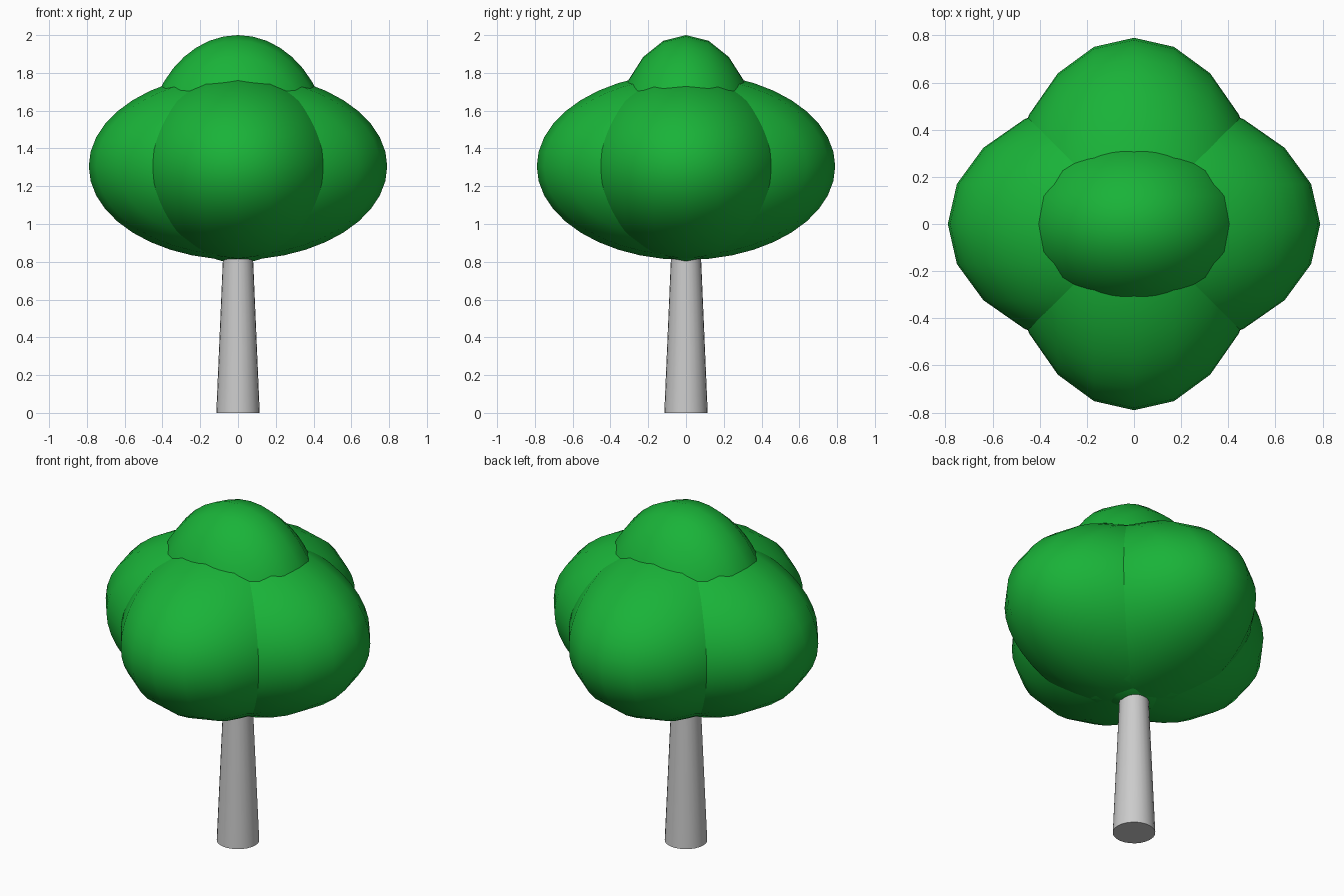
import bpy, math
from mathutils import Matrix

if "Cube" in bpy.data.objects:
    bpy.data.objects.remove(bpy.data.objects["Cube"])

leaf = bpy.data.materials.new("leaf_green")
leaf.diffuse_color = (0.01, 0.45, 0.04, 1)
leaf.use_nodes = True
leaf.node_tree.nodes["Principled BSDF"].inputs["Base Color"].default_value = leaf.diffuse_color


def smooth(obj, name, angle):
    obj.name = name
    bpy.ops.object.shade_smooth_by_angle(angle=math.radians(angle))


def foliage(name, z, radii, turn=0):
    """Ellipsoid whose poles lie along y, with coarse rings and a smooth circumference."""
    bpy.ops.mesh.primitive_uv_sphere_add(segments=40, ring_count=10, radius=1)
    obj = bpy.context.object
    shape = (Matrix.Translation((0, 0, z)) @ Matrix.Rotation(turn, 4, 'Z')
             @ Matrix.Diagonal((*radii, 1)) @ Matrix.Rotation(math.pi / 2, 4, 'X'))
    obj.data.transform(shape)
    obj.data.materials.append(leaf)
    smooth(obj, name, 60)


# Tapered trunk running up into the crown
bpy.ops.mesh.primitive_cone_add(vertices=24, radius1=0.115, radius2=0.072,
                                depth=1.0, location=(0, 0, 0.5))
smooth(bpy.context.object, "trunk", 40)

# Two crossed wide foliage masses and a taller one in the middle
foliage("foliage_sideways", 1.305, (0.79, 0.55, 0.495))
foliage("foliage_front_back", 1.305, (0.79, 0.55, 0.495), math.pi / 2)
foliage("foliage_top", 1.397, (0.486, 0.385, 0.603))
